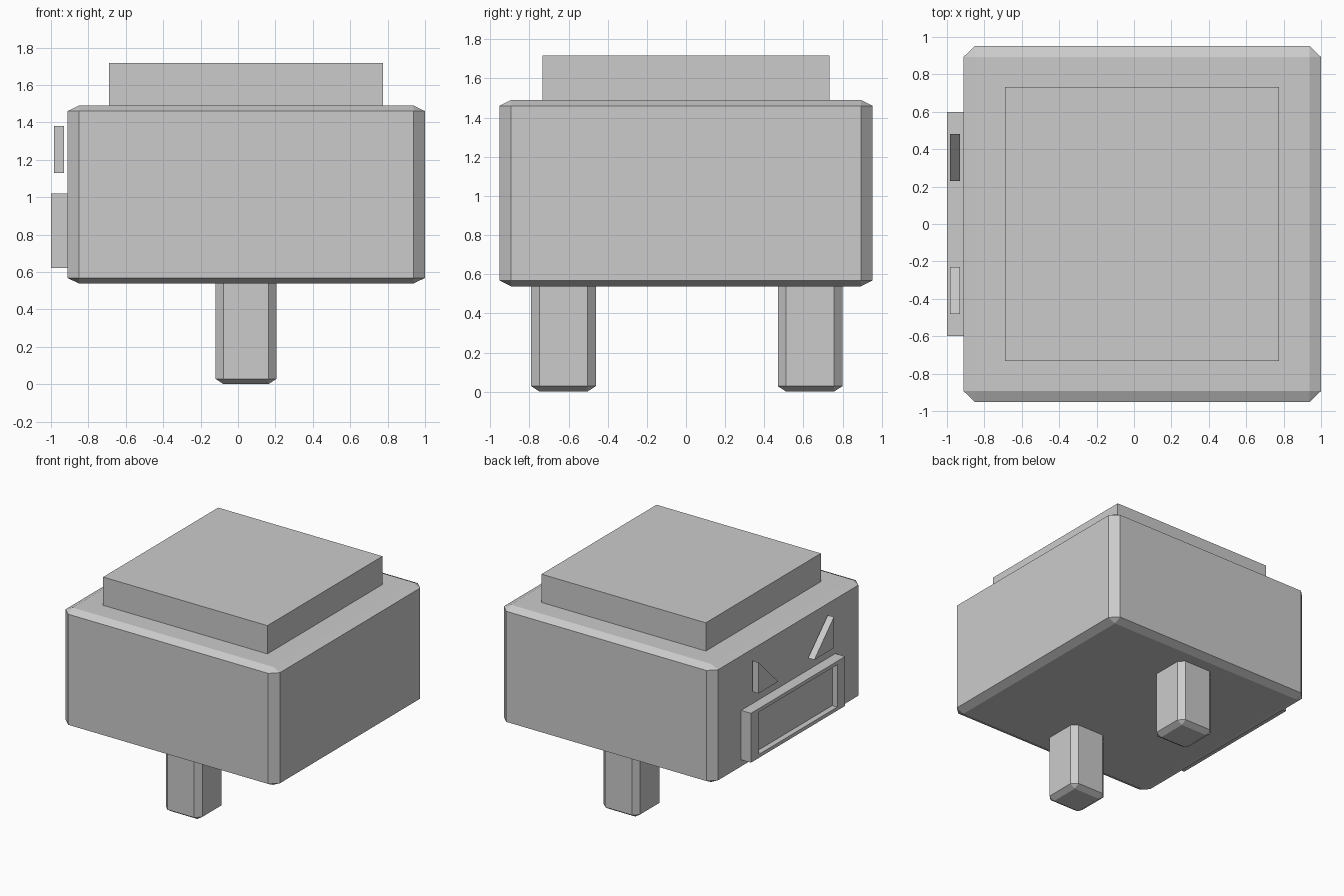
import bpy, bmesh
from mathutils import Vector

if "Cube" in bpy.data.objects:
    bpy.data.objects.remove(bpy.data.objects["Cube"])


def finish(name, bm):
    bmesh.ops.recalc_face_normals(bm, faces=bm.faces)
    mesh = bpy.data.meshes.new(name)
    bm.to_mesh(mesh)
    bm.free()
    obj = bpy.data.objects.new(name, mesh)
    bpy.context.collection.objects.link(obj)
    return obj


def box_mesh(lo, hi, bevel=None):
    """Box between two corners; bevel gives a chamfer width per axis."""
    lo, hi = Vector(lo), Vector(hi)
    unit = Vector(bevel or (1, 1, 1))
    bm = bmesh.new()
    bmesh.ops.create_cube(bm, size=1)
    size = [(h - l) / u for l, h, u in zip(lo, hi, unit)]
    bmesh.ops.scale(bm, vec=size, verts=bm.verts)
    if bevel:
        bmesh.ops.bevel(bm, geom=bm.edges[:], offset=1, segments=1,
                        affect='EDGES', profile=0.5)
        bmesh.ops.scale(bm, vec=unit, verts=bm.verts)
    bmesh.ops.translate(bm, vec=(lo + hi) / 2, verts=bm.verts)
    return bm


# Chamfered body and plain slab on top
finish("body", box_mesh((-0.912, -0.953, 0.538), (1.0, 0.953, 1.49),
                        (0.063, 0.06, 0.03)))
finish("top_slab", box_mesh((-0.69, -0.733, 1.45), (0.776, 0.733, 1.718)))

# Two chamfered legs
for name, y in (("front_leg", -0.626), ("back_leg", 0.634)):
    finish(name, box_mesh((-0.12, y - 0.165, 0), (0.205, y + 0.165, 0.6),
                          (0.043, 0.043, 0.028)))

# Mouth plate with a rectangular recess in its outer face
bm = box_mesh((-1.0, -0.6, 0.622), (-0.905, 0.6, 1.02))
face = min(bm.faces, key=lambda f: f.calc_center_median().x)
bmesh.ops.inset_individual(bm, faces=[face], thickness=0.04)
for v in face.verts:
    v.co.y = 0.5 if v.co.y > 0 else -0.5
pocket = bmesh.ops.extrude_discrete_faces(bm, faces=[face])["faces"][0]
bmesh.ops.translate(bm, vec=(0.045, 0, 0), verts=pocket.verts)
finish("mouth", bm)

# Wedge eyes, sloping down towards the middle
for name, side in (("back_eye", 1), ("front_eye", -1)):
    bm = bmesh.new()
    outline = [(0.48, 1.38), (0.48, 1.13), (0.23, 1.13)]
    tri = bm.faces.new([bm.verts.new((-0.984, side * y, z)) for y, z in outline])
    ext = bmesh.ops.extrude_face_region(bm, geom=[tri], use_keep_orig=True)
    bmesh.ops.translate(bm, vec=(0.055, 0, 0),
                        verts=[g for g in ext["geom"] if isinstance(g, bmesh.types.BMVert)])
    finish(name, bm)
